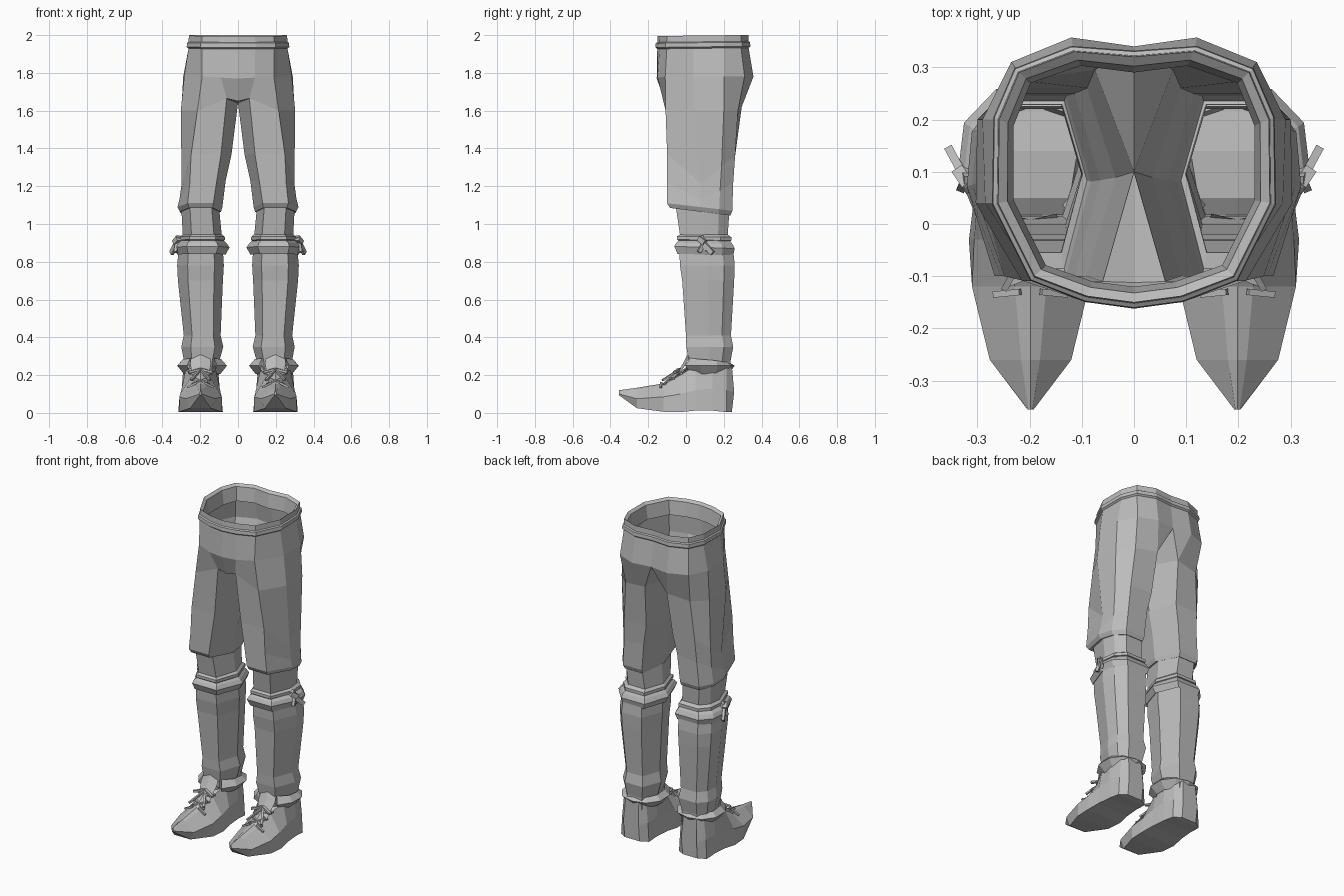
import bpy, bmesh, math
from mathutils import Vector

if "Cube" in bpy.data.objects:
    bpy.data.objects.remove(bpy.data.objects["Cube"])

grey = bpy.data.materials.new("plain_grey")
grey.diffuse_color = (0.5, 0.5, 0.5, 1)
grey.use_nodes = True
grey.node_tree.nodes["Principled BSDF"].inputs["Base Color"].default_value = grey.diffuse_color


def finish(name, bm):
    """Turn a half mesh (x > 0) into a mirrored object."""
    bmesh.ops.remove_doubles(bm, verts=bm.verts, dist=0.0005)
    bmesh.ops.recalc_face_normals(bm, faces=bm.faces)
    me = bpy.data.meshes.new(name)
    bm.to_mesh(me)
    bm.free()
    me.materials.append(grey)
    ob = bpy.data.objects.new(name, me)
    bpy.context.collection.objects.link(ob)
    m = ob.modifiers.new("mirror", "MIRROR")
    m.use_clip = True
    m.merge_threshold = 0.001
    return ob


def loft(bm, rings, closed=True, caps=(False, False)):
    rows = [[bm.verts.new(p) for p in r] for r in rings]
    n = len(rows[0])
    for a, b in zip(rows, rows[1:]):
        for i in range(n if closed else n - 1):
            j = (i + 1) % n
            bm.faces.new((a[i], a[j], b[j], b[i]))
    for cap, row in zip(caps, (rows[0], rows[-1])):
        if cap:
            bm.faces.new(row)
    return rows


# Leg section: inner, front in, front out, outer, outer back, back out, back in
SECTION = [(-1, 0.05), (-.6, -1), (.55, -1), (1, 0), (.92, .6), (.5, 1), (-.6, 1)]


def ring(x0, x1, y0, y1, zf, zb=None, dz=(0,) * 7):
    zb = zf if zb is None else zb
    cx, cy, hx, hy = (x0 + x1) / 2, (y0 + y1) / 2, (x1 - x0) / 2, (y1 - y0) / 2
    return [(cx + u * hx, cy + v * hy, zf + (zb - zf) * (v + 1) / 2 + d)
            for (u, v), d in zip(SECTION, dz)]


# Half outline of the waist, front centre to back centre
WAIST = [(0, -.15), (.09, -.138), (.19, -.1), (.26, .04), (.258, .2), (.22, .29), (.115, .33), (0, .32)]


def waist(z, off, back=0.0):
    out = []
    for i, (x, y) in enumerate(WAIST):
        d = Vector((x, y - .09)).normalized()
        out.append((x + d.x * off, y + d.y * off + (back if i > 4 else 0), z + .012 * (y - .1)))
    return out


# Trousers: waistband, hips, crotch and thighs
bm = bmesh.new()
hip = [(0, -.155, 1.77), (.09, -.15, 1.775), (.19, -.11, 1.78), (.285, .04, 1.78),
       (.29, .2, 1.78), (.235, .31, 1.78), (.12, .357, 1.78), (0, .34, 1.78)]
rows = loft(bm, [waist(1.9, -.03), waist(1.985, -.018), waist(1.998, 0), waist(1.965, .002),
                 waist(1.96, .01), waist(1.938, .012), waist(1.93, .002), hip], closed=False)
top = rows[-1]
crotch = bm.verts.new((0, .1, 1.64))
front = bm.verts.new((0, -.112, 1.65))
thigh = [crotch] + [bm.verts.new(p) for p in (
    (.06, -.11, 1.665), (.215, -.108, 1.6), (.303, .04, 1.6), (.3, .2, 1.6),
    (.22, .275, 1.6), (.075, .295, 1.62))]
bm.faces.new((top[0], top[1], thigh[1], front))
for i in range(1, 6):
    bm.faces.new((top[i], top[i + 1], thigh[i + 1], thigh[i]))
bm.faces.new((top[6], top[7], thigh[6]))
bm.faces.new((top[7], crotch, thigh[6]))
bm.faces.new((front, thigh[1], crotch))
fold = (0, 0, 0, -.15, -.06, 0, 0)
rows = loft(bm, [ring(.035, .31, -.1, .26, 1.37, 1.36, fold),
                 ring(.065, .31, -.1, .25, 1.22, 1.24, (0, 0, 0, -.1, -.06, -.02, 0)),
                 ring(.083, .32, -.1, .245, 1.11, 1.07),
                 ring(.09, .308, -.085, .235, 1.085, 1.045),
                 ring(.1, .295, -.055, .225, 1.085, 1.05)])
rows[0][3].co.x = .298
for i in range(7):
    j = (i + 1) % 7
    bm.faces.new((thigh[i], thigh[j], rows[0][j], rows[0][i]))
finish("trousers", bm)

# Stockings from knee to ankle
bm = bmesh.new()
loft(bm, [ring(*r) for r in (
    (.1, .3, -.055, .23, 1.1, 1.07), (.085, .292, -.03, .22, .93), (.08, .315, -.035, .25, .86),
    (.075, .322, -.032, .258, .78), (.08, .318, -.02, .255, .7), (.092, .287, 0, .238, .41),
    (.078, .3, .002, .25, .35), (.1, .285, .015, .235, .27), (.1, .285, .02, .235, .2))])
finish("stocking", bm)

# Garters: thin upper cord and thick lower roll
for name, rs in (("garter_cord", ((.085, .29, -.03, .22, .945), (.07, .31, -.047, .24, .935, .93),
                                  (.07, .31, -.047, .24, .918, .912), (.085, .29, -.03, .22, .905))),
                 ("garter_roll", ((.08, .3, -.035, .23, .915), (.06, .325, -.05, .245, .902, .895),
                                  (.045, .337, -.062, .258, .882, .87), (.065, .322, -.045, .25, .842, .835),
                                  (.08, .3, -.03, .23, .855)))):
    bm = bmesh.new()
    loft(bm, [ring(*r) for r in rs])
    finish(name, bm)


def bar(bm, a, b, w, t):
    """Thin strap between two points."""
    a, b = Vector(a), Vector(b)
    d = (b - a).normalized()
    s = d.cross(Vector((0, 0, 1)) if abs(d.z) < .9 else Vector((1, 0, 0))).normalized()
    u = s.cross(d)
    loft(bm, [[p + s * w * i + u * t * j for i, j in ((-1, -1), (1, -1), (1, 1), (-1, 1))]
              for p in (a, b)], caps=(True, True))


# Garter bow on the outer side
bm = bmesh.new()
bar(bm, (.315, .07, .925), (.335, .1, .9), .012, .014)
bar(bm, (.315, .08, .935), (.328, .11, .86), .012, .01)
bar(bm, (.325, .09, .9), (.352, .14, .845), .008, .013)
bar(bm, (.32, .095, .905), (.33, .07, .85), .008, .01)
finish("garter_bow", bm)

# Shoe: sections along y (y, z bottom, half width bottom, mid z, mid half width, top z, top half width)
bm = bmesh.new()
secs = []
for y, zb, wb, zm, wm, zt, wt, sh in (
        (-.355, .094, .004, .1, .006, .112, .004, 0), (-.26, .025, .055, .075, .078, .125, .018, 0),
        (-.12, .006, .112, .085, .112, .148, .03, 0), (-.03, .004, .118, .1, .108, .2, .045, 0),
        (.05, .012, .108, .12, .102, .25, .075, 0), (.14, .012, .1, .13, .1, .26, .09, 0),
        (.215, .004, .095, .12, .088, .25, .075, 0), (.243, .006, .05, .11, .052, .25, .045, .012)):
    c = .198
    secs.append([(c - wb, y, zb), (c - wm, y + sh, zm), (c - wt, y, zt), (c, y, zt + .008 * (y < .1)),
                 (c + wt, y, zt), (c + wm, y + sh, zm), (c + wb, y, zb)])
loft(bm, secs, caps=(True, True))
finish("shoe", bm)

# Shoe collar: turned-out flap, open at the front
bm = bmesh.new()
arcs = [[], [], [], []]
for k in range(9):
    a = math.radians(-55 + k * 36.25)
    f = abs(k - 4) / 4
    for row, r, z in zip(arcs, (.085, .108, .138, .1), (.215, .265 + .025 * f, .25, .205)):
        arcs_y = .125 + r * (1.0 if math.sin(a) > 0 else 1.15) * math.sin(a)
        row.append((.19 + r * math.cos(a), min(arcs_y, .258), z))
loft(bm, arcs, closed=False)
finish("shoe_collar", bm)

# Shoe tongue
bm = bmesh.new()
loft(bm, [[(.198 - w, y, z), (.198, y - .012, z + .008), (.198 + w, y, z)]
          for y, z, w in ((-.1, .16, .03), (-.03, .212, .045), (.0, .26, .055), (.02, .3, .05))], closed=False)
finish("shoe_tongue", bm)

# Criss-cross laces and bow
bm = bmesh.new()
for k in range(3):
    y, z, w = -.115 + k * .045, .165 + k * .028, .045 + k * .006
    for s in (-1, 1):
        bar(bm, (.198 - s * w, y, z - .012), (.198 + s * w, y + .035, z + .02), .006, .005)
for s in (-1, 1):
    bar(bm, (.198, -.035, .232), (.198 + s * .065, -.06, .215), .008, .006)
    bar(bm, (.198, -.035, .23), (.198 + s * .05, -.125, .172), .006, .005)
    bar(bm, (.198 + s * .02, -.13, .16), (.198 + s * .07, -.135, .135), .006, .005)
finish("shoe_laces", bm)
